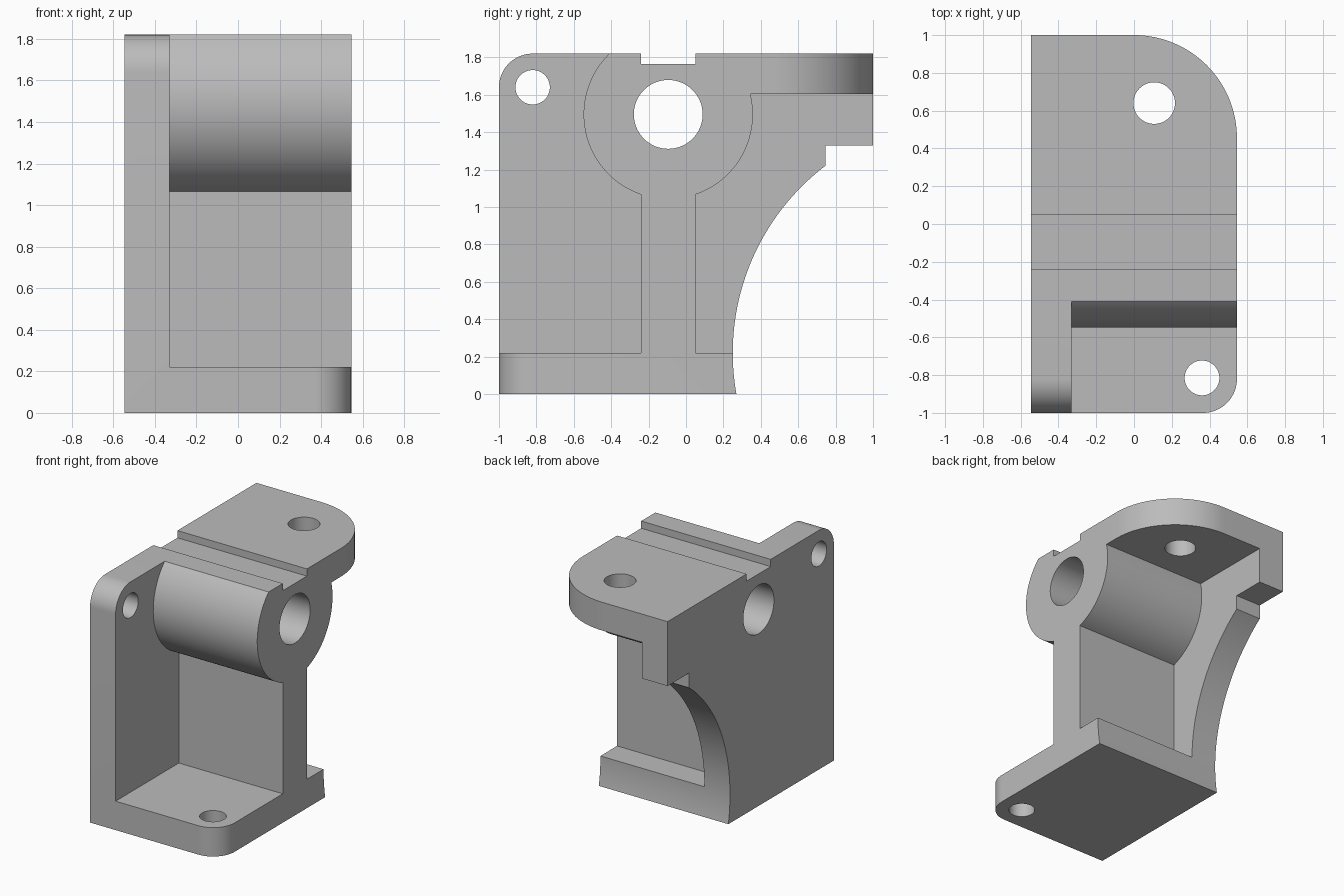
import bpy, bmesh, math

cube = bpy.data.objects.get("Cube")
if cube:
    bpy.data.objects.remove(cube, do_unlink=True)

grey = bpy.data.materials.new("plain_grey")
grey.use_nodes = True
colour = (0.5, 0.5, 0.5, 1)
grey.diffuse_color = colour
grey.node_tree.nodes["Principled BSDF"].inputs["Base Color"].default_value = colour


def arc(cx, cy, r, start, end, steps=32):
    """Points on an arc, angles in degrees."""
    angles = [math.radians(start + (end - start) * i / steps) for i in range(steps + 1)]
    return [(cx + r * math.cos(a), cy + r * math.sin(a)) for a in angles]


def prism(name, outline, low, high, axis):
    """Extrude an outline along X (outline in y, z) or Z (outline in x, y)."""
    def place(p, d):
        return (d, p[0], p[1]) if axis == "X" else (p[0], p[1], d)
    bm = bmesh.new()
    rings = [[bm.verts.new(place(p, d)) for p in outline] for d in (low, high)]
    n = len(outline)
    for ring in rings:
        bm.faces.new(ring)
    for i in range(n):
        j = (i + 1) % n
        bm.faces.new((rings[0][i], rings[0][j], rings[1][j], rings[1][i]))
    bmesh.ops.recalc_face_normals(bm, faces=bm.faces)
    mesh = bpy.data.meshes.new(name)
    bm.to_mesh(mesh)
    bm.free()
    mesh.materials.append(grey)
    obj = bpy.data.objects.new(name, mesh)
    bpy.context.collection.objects.link(obj)
    return obj


def cut(name, outline, low, high, axis):
    """Subtract a prism from the bracket."""
    cutter = prism(name, outline, low, high, axis)
    cutter.hide_render = True
    mod = bracket.modifiers.new(name, "BOOLEAN")
    mod.operation, mod.solver, mod.object = "DIFFERENCE", "EXACT", cutter
    bpy.ops.object.modifier_apply(modifier=name)
    bpy.data.objects.remove(cutter, do_unlink=True)


def hole(name, cx, cy, r, axis):
    cut(name, arc(cx, cy, r, 0, 360, 64)[:-1], -1, 3, axis)


# Main dimensions
side, plate_in = 0.545, -0.33
top, floor, shelf = 1.82, 0.22, 1.605
hub_y, hub_z, hub_r = -0.095, 1.495, 0.4525
web = 0.145
web_angle = math.degrees(math.acos(web / hub_r))
top_angle = math.degrees(math.asin((top - hub_z) / hub_r))
shelf_angle = math.degrees(math.asin((shelf - hub_z) / hub_r))

# Full side profile with the curved back, stepped tab and top slot
sweep_r = 1.2576
sweep_y = 0.25 + sweep_r
sweep_low = 180 + math.degrees(math.asin(floor / sweep_r))
sweep_high = 180 - math.degrees(math.asin(1.0 / sweep_r))
profile = [(-1, 0)] + arc(sweep_y, floor, sweep_r, sweep_low, sweep_high, 48)
profile += [(0.745, 1.33), (1, 1.33), (1, top)]
profile += [(hub_y + web, top), (hub_y + web, 1.765), (hub_y - web, 1.765), (hub_y - web, top)]
profile += arc(-0.82, top - 0.18, 0.18, 90, 180, 16)
bracket = prism("bracket", profile, -side, side, "X")
bpy.context.view_layer.objects.active = bracket
bracket.select_set(True)

# Front pocket beside the web and under the round hub
front = [(-1.3, floor), (hub_y - web, floor)]
front += arc(hub_y, hub_z, hub_r, 180 + web_angle, 180 - top_angle, 40)
front += [(front[-1][0], 2.1), (-1.3, 2.1)]
cut("front_pocket", front, plate_in, 1, "X")

# Back pocket below the top flange
back = [(hub_y + web, floor), (1.3, floor), (1.3, shelf)]
back += arc(hub_y, hub_z, hub_r, shelf_angle, -web_angle, 32)
cut("back_pocket", back, plate_in, 1, "X")

# Rounded corners of the top flange and the base
for name, r, s in (("flange_corner", 0.545, 1), ("base_corner", 0.18, -1)):
    outline = [(x, s * y) for x, y in arc(side - r, 1 - r, r, 0, 90, 32)]
    outline += [(side - r, s * 1.3), (0.9, s * 1.3), (0.9, s * (1 - r))]
    cut(name, outline, -1, 3, "Z")

# Through holes; the flange and base ones are vertical
hole("hub_bore", hub_y, hub_z, 0.184, "X")
hole("plate_hole", -0.82, 1.64, 0.092, "X")
hole("flange_hole", 0.107, 0.64, 0.11, "Z")
hole("base_hole", 0.36, -0.815, 0.092, "Z")

bpy.ops.object.shade_smooth_by_angle(angle=math.radians(25))
